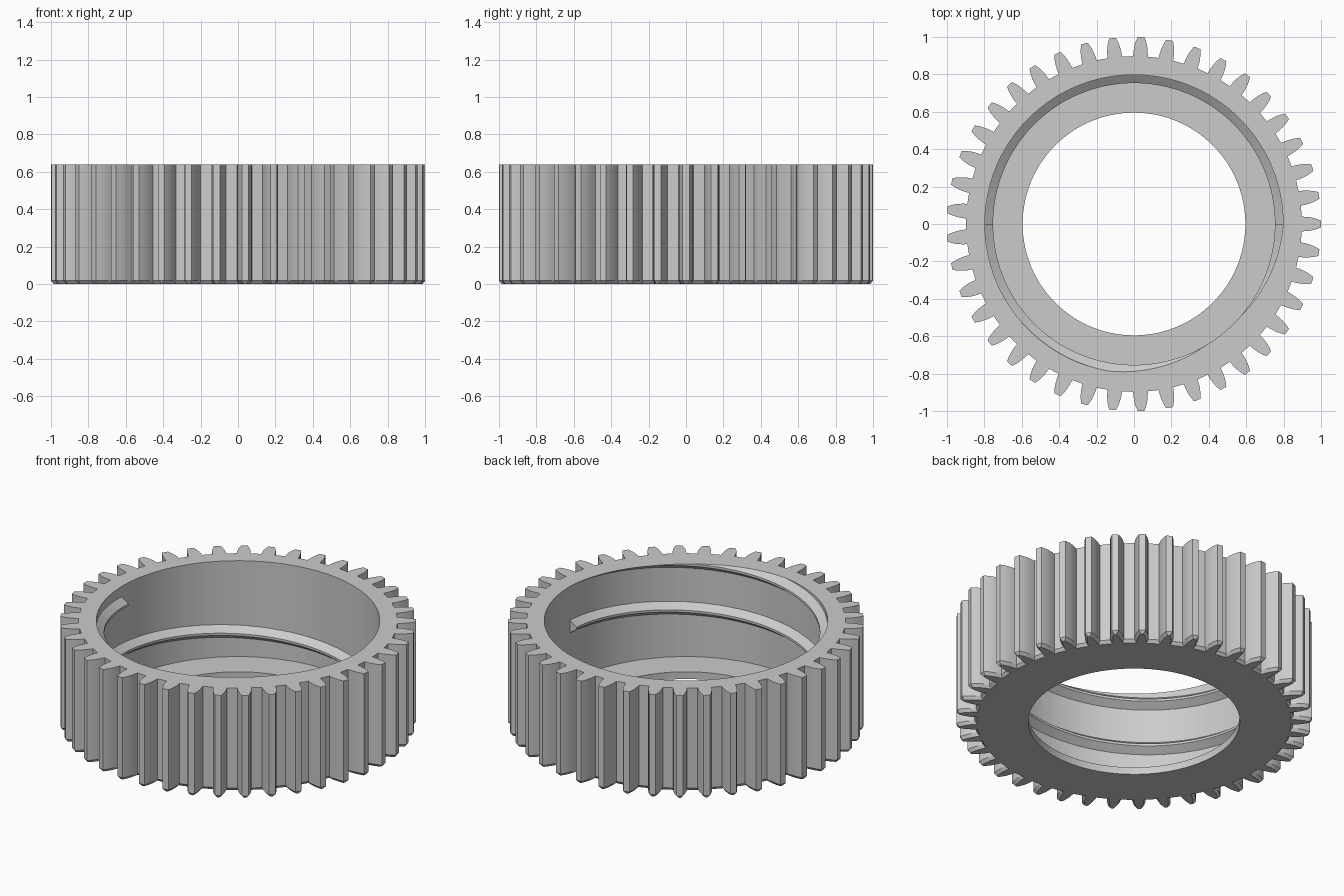
import bpy
import bmesh
from math import pi, cos, sin, radians

old = bpy.data.objects.get("Cube")
if old:
    bpy.data.objects.remove(old, do_unlink=True)

TEETH = 41
HEIGHT = 0.64
BORE, HOLE, FLOOR = 0.797, 0.595, 0.045
CHAMFER = 0.018

metal = bpy.data.materials.new("plain_grey")
metal.use_nodes = True
grey = (0.6, 0.6, 0.6, 1)
metal.diffuse_color = grey
metal.node_tree.nodes["Principled BSDF"].inputs["Base Color"].default_value = grey


def finish(bm, name):
    bmesh.ops.recalc_face_normals(bm, faces=bm.faces)
    mesh = bpy.data.meshes.new(name)
    bm.to_mesh(mesh)
    bm.free()
    mesh.materials.append(metal)
    obj = bpy.data.objects.new(name, mesh)
    bpy.context.collection.objects.link(obj)
    bpy.ops.object.select_all(action="DESELECT")
    obj.select_set(True)
    bpy.context.view_layer.objects.active = obj
    bpy.ops.object.shade_smooth_by_angle(angle=radians(25))
    return obj


# Tooth flank: (radius, half angle), from root to tip
FLANK = [(0.897, 0.044), (0.925, 0.041), (0.95, 0.036), (0.975, 0.0285), (1.0, 0.018)]


def tooth_outline(inset=0.0):
    """Polar outline of the whole toothed rim, optionally shrunk."""
    outline = []
    for i in range(TEETH):
        mid = 2 * pi * i / TEETH
        outline += [(r - inset, mid - h + inset * 0.8) for r, h in FLANK]
        outline += [(r - inset, mid + h - inset * 0.8) for r, h in reversed(FLANK)]
    return outline


# Gear ring: toothed outside, stepped bore inside, lofted ring by ring
full, shrunk = tooth_outline(), tooth_outline(0.014)


def circle(radius):
    return [(radius, a) for _, a in full]


rings = [(shrunk, 0), (full, CHAMFER), (full, HEIGHT), (circle(BORE), HEIGHT),
         (circle(BORE), FLOOR), (circle(HOLE), FLOOR), (circle(HOLE), 0)]
bm = bmesh.new()
loops = [[bm.verts.new((r * cos(a), r * sin(a), z)) for r, a in ring] for ring, z in rings]
for k, low in enumerate(loops):
    high = loops[(k + 1) % len(loops)]
    for i in range(len(low)):
        j = (i + 1) % len(low)
        bm.faces.new((low[i], low[j], high[j], high[i]))
finish(bm, "gear_ring")


# Inner thread: trapezoid swept up a helix, trimmed flush with the rim
PITCH, START = 0.29, 0.14
SECTION = [(BORE + 0.003, 0.002), (0.753, -0.033), (0.753, -0.047), (BORE + 0.003, -0.082)]


def thread(name, begin, end):
    bm = bmesh.new()
    steps = (end - begin) // 2
    previous = None
    for s in range(steps + 1):
        deg = begin + 2 * s
        a, lift = radians(deg), START + PITCH * deg / 360
        row = [bm.verts.new((r * cos(a), r * sin(a), z + lift)) for r, z in SECTION]
        if previous:
            for i in range(4):
                j = (i + 1) % 4
                bm.faces.new((previous[i], previous[j], row[j], row[i]))
        if s in (0, steps):
            bm.faces.new(row)
        previous = row
    bmesh.ops.bisect_plane(bm, geom=bm.verts[:] + bm.edges[:] + bm.faces[:],
                           plane_co=(0, 0, HEIGHT), plane_no=(0, 0, 1), clear_outer=True)
    bmesh.ops.holes_fill(bm, edges=[e for e in bm.edges if e.is_boundary], sides=0)
    finish(bm, name)


thread("lower_thread", 0, 360)
thread("upper_thread", 540, 720)
